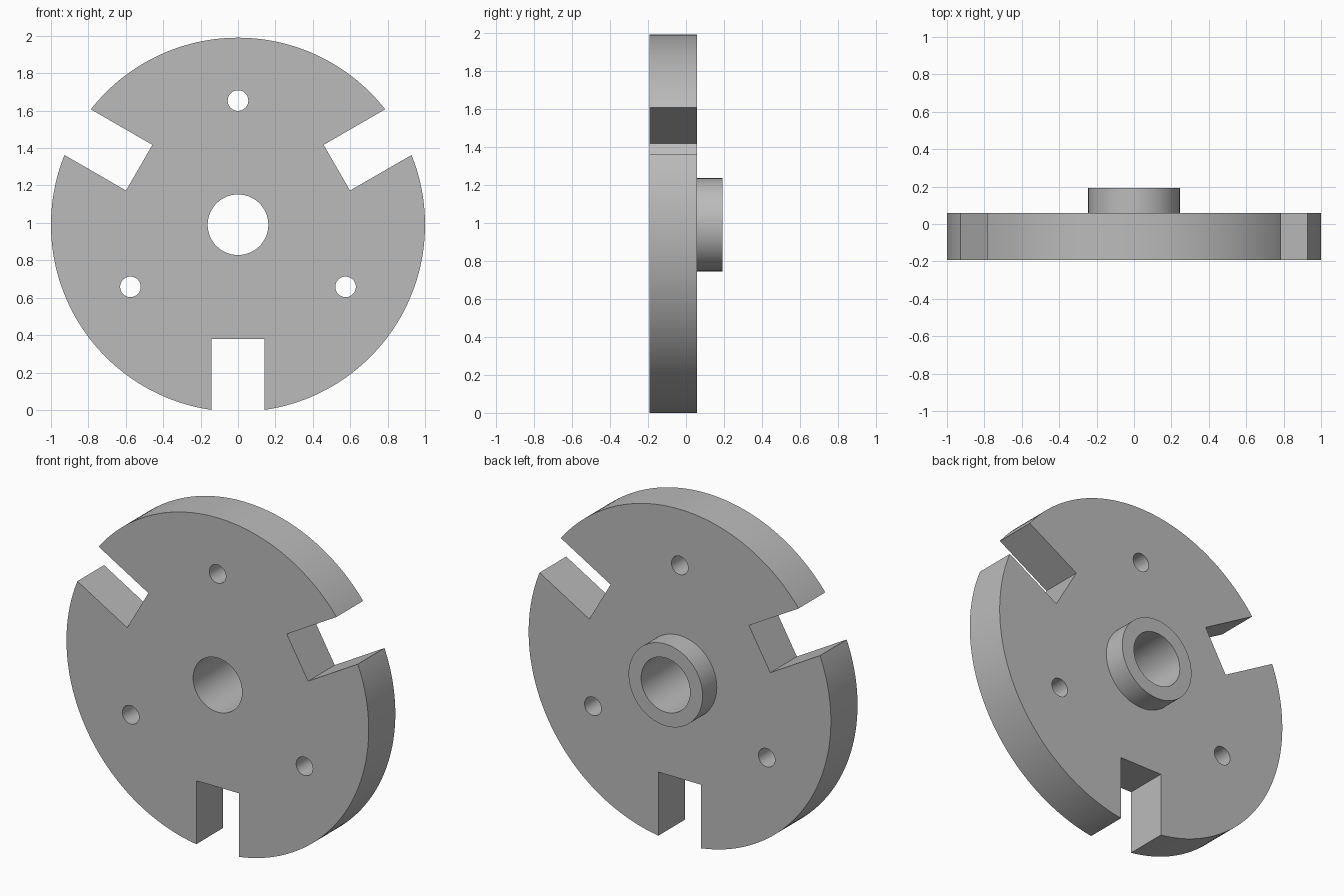
import bpy
from math import sin, cos, pi, radians

cube = bpy.data.objects.get("Cube")
if cube:
    bpy.data.objects.remove(cube, do_unlink=True)

CENTRE_Z = 0.99
FRONT, FACE, BACK = -0.193, 0.059, 0.193

grey = bpy.data.materials.new("plain grey")
grey.use_nodes = True
colour = (0.5, 0.5, 0.5, 1)
grey.diffuse_color = colour
grey.node_tree.nodes["Principled BSDF"].inputs["Base Color"].default_value = colour


def cylinder(name, radius, y0, y1, sides, x=0, z=0):
    """Cylinder along y, placed relative to the wheel centre."""
    bpy.ops.mesh.primitive_cylinder_add(
        vertices=sides, radius=radius, depth=y1 - y0,
        location=(x, (y0 + y1) / 2, CENTRE_Z + z), rotation=(pi / 2, 0, 0))
    obj = bpy.context.object
    obj.name = name
    obj.data.materials.append(grey)
    return obj


def combine(body, tool, operation):
    """Apply a boolean to the body and discard the tool."""
    mod = body.modifiers.new(operation.lower(), 'BOOLEAN')
    mod.operation = operation
    mod.solver = 'EXACT'
    mod.object = tool
    bpy.context.view_layer.objects.active = body
    bpy.ops.object.modifier_apply(modifier=mod.name)
    bpy.data.objects.remove(tool, do_unlink=True)


# Disc with the raised hub on its back
disc = cylinder("slotted_disc", 1.0, FRONT, FACE, 192)
combine(disc, cylinder("hub", 0.245, FACE - 0.1, BACK, 96), 'UNION')

# Central bore
combine(disc, cylinder("bore_cutter", 0.162, -0.5, 0.5, 96), 'DIFFERENCE')

# Three rim slots, each with a bolt hole on the opposite side
for angle in (radians(a) for a in (-90, 30, 150)):
    dx, dz = cos(angle), sin(angle)
    bpy.ops.mesh.primitive_cube_add(
        size=1, location=(0.91 * dx, 0, CENTRE_Z + 0.91 * dz),
        rotation=(0, -angle, 0), scale=(0.6, 1, 0.282))
    slot = bpy.context.object
    slot.data.materials.append(grey)
    combine(disc, slot, 'DIFFERENCE')
    hole = cylinder("hole_cutter", 0.055, -0.5, 0.5, 48, -0.664 * dx, -0.664 * dz)
    combine(disc, hole, 'DIFFERENCE')

# Smooth round walls, crisp edges
bpy.ops.object.select_all(action='DESELECT')
disc.select_set(True)
bpy.context.view_layer.objects.active = disc
bpy.ops.object.shade_smooth_by_angle(angle=radians(30))
